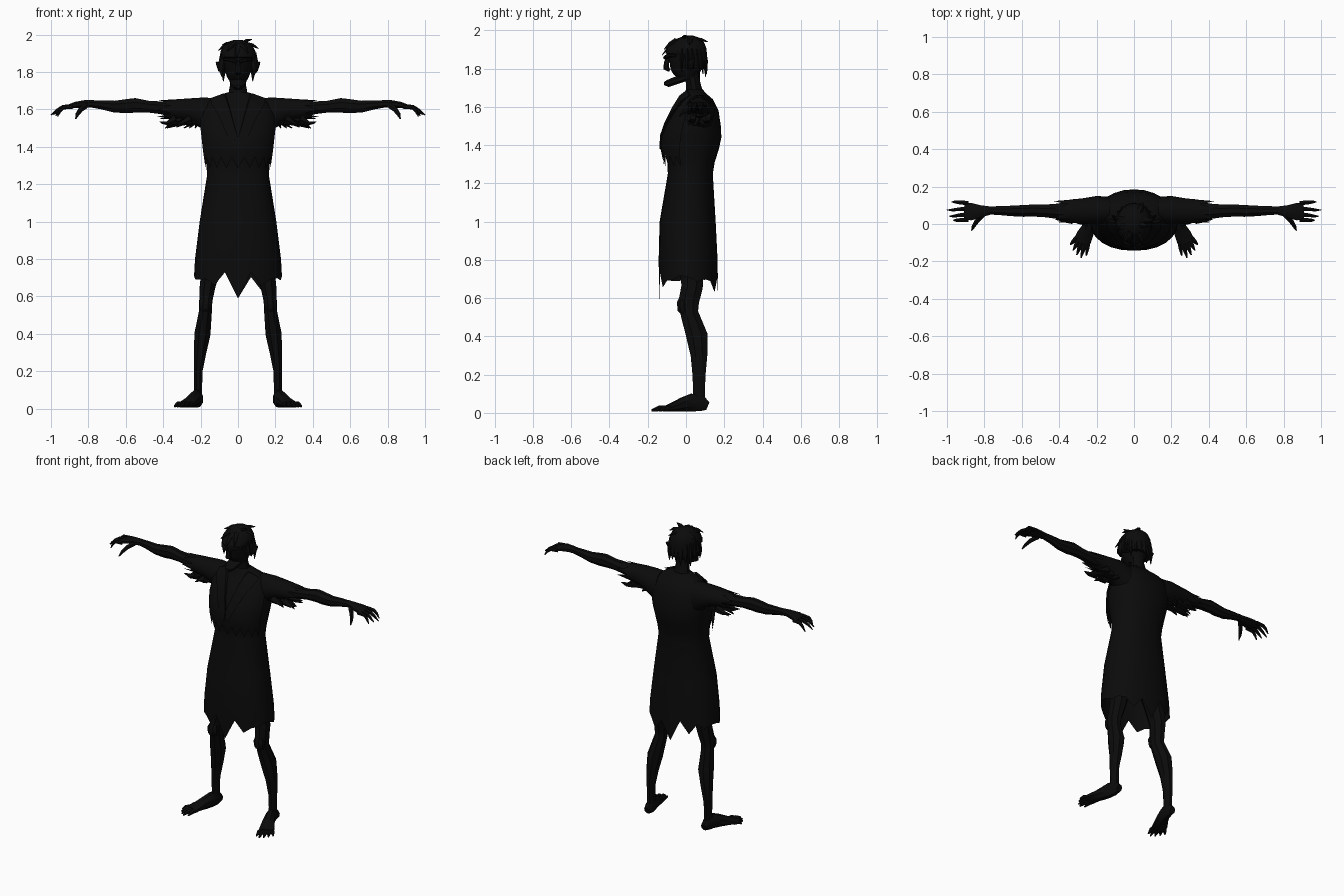
import bpy, bmesh, math, random
from mathutils import Vector

random.seed(4)
BLACK = bpy.data.materials.new("near_black")
BLACK.diffuse_color = (0.0033, 0.0033, 0.0033, 1)


def skin_rings(bm, rings, cap=(True, True), closed=True):
    """Join successive rings of points with quads."""
    vs = [[bm.verts.new(p) for p in r] for r in rings]
    n = len(vs[0])
    for a, b in zip(vs, vs[1:]):
        for i in range(n if closed else n - 1):
            j = (i + 1) % n
            bm.faces.new((a[i], a[j], b[j], b[i]))
    if cap[0]:
        bm.faces.new(vs[0][::-1])
    if cap[1]:
        bm.faces.new(vs[-1])


def tube(bm, pts, n=8):
    """Limb through points (x, y, z, half width, half height)."""
    c = [Vector(p[:3]) for p in pts]
    span = (c[-1] - c[0]).normalized()
    ref = Vector((0, 1, 0)) if abs(span.z) > 0.8 else Vector((0, 0, 1))
    rings = []
    for k, p in enumerate(pts):
        d = (c[min(k + 1, len(c) - 1)] - c[max(k - 1, 0)]).normalized()
        u = ref.cross(d).normalized()
        v = d.cross(u)
        rings.append([c[k] + u * p[3] * math.cos(t) + v * p[4] * math.sin(t)
                      for t in [math.tau * (i + 0.5) / n for i in range(n)]])
    skin_rings(bm, rings)


def finish(bm, name, mirror=False, angle=35):
    bmesh.ops.recalc_face_normals(bm, faces=bm.faces)
    me = bpy.data.meshes.new(name)
    bm.to_mesh(me)
    bm.free()
    me.materials.append(BLACK)
    ob = bpy.data.objects.new(name, me)
    bpy.context.collection.objects.link(ob)
    bpy.ops.object.select_all(action='DESELECT')
    ob.select_set(True)
    bpy.context.view_layer.objects.active = ob
    bpy.ops.object.shade_smooth_by_angle(angle=math.radians(angle))
    if mirror:
        m = ob.modifiers.new("mirror", 'MIRROR')
        m.use_mirror_merge = False
    return ob


def limbs(name, paths, n=8, mirror=True):
    bm = bmesh.new()
    for p in paths:
        tube(bm, p, n)
    return finish(bm, name, mirror)


# Tunic profile: height, half width, front y, back y
BODY = [(0.70, .235, -.140, .168), (0.80, .230, -.143, .165), (1.00, .205, -.138, .155),
        (1.25, .165, -.095, .140), (1.31, .170, -.098, .150), (1.38, .180, -.115, .172),
        (1.44, .190, -.115, .185), (1.50, .200, -.098, .182), (1.58, .198, -.060, .170),
        (1.64, .165, -.028, .140), (1.67, .115, -.010, .105), (1.69, .060, .000, .088)]


def body_point(z, a, grow=0.0):
    z = min(max(z, BODY[0][0]), BODY[-1][0])
    for p, q in zip(BODY, BODY[1:]):
        if z <= q[0]:
            t = (z - p[0]) / (q[0] - p[0])
            w, f, b = [p[i] + (q[i] - p[i]) * t for i in (1, 2, 3)]
            break
    cs, sn = math.cos(a), math.sin(a)
    # Slightly boxy ellipse
    x = math.copysign(abs(cs) ** 0.9, cs) * (w + grow)
    y = (f + b) / 2 + math.copysign(abs(sn) ** 0.9, sn) * ((b - f) / 2 + grow)
    return Vector((x, y, z))


# Tunic with ragged hem
N = 24
ang = [math.tau * i / N for i in range(N)]
hem = []
for i, a in enumerate(ang):
    p = body_point(0.70, a)
    if i % 2 == 0:
        p.z = 0.70 - 0.11 * abs(math.sin(a)) ** 3 + (random.uniform(0, .035) if i not in (6, 18) else 0)
    else:
        p.z = 0.70 + random.uniform(-.02, .04)
    hem.append(p)
bm = bmesh.new()
skin_rings(bm, [hem] + [[body_point(r[0], a) for a in ang] for r in BODY[1:]], (False, True))
finish(bm, "tunic")

# Ragged chest layer
arc = [math.radians(200 + 140 * i / 16) for i in range(17)]
edge = [body_point(1.345 if i % 2 else 1.285, a, .016) for i, a in enumerate(arc)]
bm = bmesh.new()
skin_rings(bm, [edge] + [[body_point(z, a, g) for a in arc]
                         for z, g in ((1.38, .018), (1.44, .015), (1.5, .012), (1.58, .008), (1.64, .002))],
           (False, False), False)
finish(bm, "chest_layer")


# Collar lapels meeting in a V
def front(x, z, grow):
    w = body_point(z, 0).x
    return body_point(z, -math.acos(min(1, (x / w) ** (1 / 0.9))), grow)


bm = bmesh.new()
lapel = [(.01, 1.38, .00, 1.45), (.055, 1.47, .02, 1.52), (.09, 1.56, .04, 1.60),
         (.125, 1.63, .055, 1.66), (.125, 1.66, .06, 1.685)]
skin_rings(bm, [[front(xo, zo, .008), front(xo, zo, .024), front(xi, zi, .024), front(xi, zi, .008)]
                for xo, zo, xi, zi in lapel])
finish(bm, "collar_lapels", True)

# Sleeves: x, low z, high z, front y, back y
SLEEVE = [(.13, 1.44, 1.665, .000, .145), (.20, 1.50, 1.665, -.005, .150), (.27, 1.535, 1.66, .000, .138),
          (.34, 1.545, 1.655, .008, .130)]


def oval(x, lo, hi, f, b, n=14):
    return [Vector((x, (f + b) / 2 + (b - f) / 2 * math.cos(math.tau * i / n),
                    (lo + hi) / 2 + (hi - lo) / 2 * math.sin(math.tau * i / n))) for i in range(n)]


cuff = oval(.37, 1.55, 1.65, .01, .128)
for i, p in enumerate(cuff):
    p.x += .06 if i % 2 else -.015
bm = bmesh.new()
skin_rings(bm, [oval(*s) for s in SLEEVE] + [cuff], (True, False))
finish(bm, "sleeve", True)

# Tatters hanging under the sleeves
limbs("sleeve_tatters",
      [[(x, y, 1.545, .03, .03), (x + .05, y, 1.525, .02, .012), (x + l, y - .005, z, .002, .002)]
       for x, y, l, z in [(.20, .04, .09, 1.50), (.19, .10, .07, 1.50), (.25, .02, .08, 1.505),
                          (.26, .09, .12, 1.50), (.30, .05, .09, 1.50), (.31, .11, .10, 1.525),
                          (.33, .03, .09, 1.535), (.17, .06, .06, 1.50)]], 5)

# Arms, hands and fingers
limbs("arm", [[(.16, .07, 1.60, .055, .055), (.30, .068, 1.605, .052, .045), (.40, .068, 1.608, .045, .037),
               (.48, .070, 1.615, .036, .034), (.55, .072, 1.622, .034, .042), (.59, .070, 1.618, .034, .041),
               (.66, .070, 1.615, .030, .034), (.73, .072, 1.625, .025, .026), (.79, .072, 1.630, .023, .020)]])
limbs("hand", [[(.77, .072, 1.630, .024, .021), (.82, .068, 1.630, .035, .021),
                (.87, .066, 1.624, .050, .018), (.905, .068, 1.615, .050, .012)]])
fingers = [(.022, .020, .965, 1.562), (.052, .042, .988, 1.572), (.083, .075, 1.0, 1.570), (.112, .118, .975, 1.565)]
limbs("fingers", [[(.885, yb, 1.616, .014, .013), (.935, (yb + yt) / 2, 1.612, .011, .012),
                   (.5 * (.935 + xt), yt, 1.595, .009, .009), (xt, yt, zt, .002, .003)]
                  for yb, yt, xt, zt in fingers], 6)
limbs("thumb", [[(.81, .05, 1.622, .018, .016), (.84, .015, 1.60, .014, .015),
                 (.858, -.012, 1.575, .011, .011), (.868, -.035, 1.55, .003, .003)]], 6)

# Legs with bony knees
limbs("leg", [[(.09, .03, .95, .085, .09), (.14, .03, .76, .055, .068), (.162, .032, .66, .046, .060),
               (.172, .014, .58, .038, .058), (.174, .018, .52, .037, .050), (.190, .058, .40, .046, .060),
               (.203, .068, .30, .036, .047), (.213, .068, .20, .025, .037), (.213, .068, .11, .023, .033),
               (.214, .066, .04, .025, .038)]])
limbs("kneecap", [[(.168, -.012, .61, .022, .018), (.172, -.022, .575, .036, .028),
                   (.174, -.020, .54, .034, .026), (.175, -.002, .51, .022, .016)]])

# Feet and toes
limbs("foot", [[(.212, .114, .036, .020, .024), (.213, .080, .050, .029, .045), (.222, .030, .054, .032, .050),
                (.240, -.015, .043, .038, .040), (.263, -.060, .031, .047, .027), (.280, -.100, .022, .050, .017)]])
limbs("toes", [[(xb, yb, .022, .014, .015), ((xb + xt) / 2, (yb + yt) / 2, .024, .013, .014), (xt, yt, .012, .004, .006)]
               for xb, yb, xt, yt in [(.245, -.095, .255, -.168), (.262, -.100, .283, -.180),
                                      (.280, -.095, .306, -.165), (.296, -.088, .325, -.140),
                                      (.308, -.075, .340, -.110)]], 6)

# Neck
limbs("neck", [[(0, .055, 1.62, .07, .05), (0, .042, 1.69, .052, .042),
                (0, .036, 1.73, .045, .037), (0, .028, 1.79, .045, .045)]], 10, False)


def stack(name, rows, n=14):
    bm = bmesh.new()
    skin_rings(bm, [[(w * math.cos(math.tau * i / n), (f + b) / 2 + (b - f) / 2 * math.sin(math.tau * i / n), z)
                     for i in range(n)] for z, w, f, b in rows])
    finish(bm, name)


# Head and hair cap: height, half width, front y, back y
stack("head", [(1.745, .042, -.035, .055), (1.77, .056, -.068, .070), (1.80, .068, -.084, .085),
               (1.83, .076, -.086, .094), (1.86, .082, -.102, .098), (1.90, .084, -.092, .098),
               (1.94, .068, -.060, .085)])
stack("hair_cap", [(1.80, .076, -.01, .104), (1.85, .090, -.035, .110), (1.88, .096, -.110, .112),
                   (1.91, .094, -.098, .108), (1.94, .078, -.070, .095), (1.962, .050, -.035, .070),
                   (1.972, .020, .000, .040)])

# Jaw, nose, brows and pointed ears
limbs("jaw", [[(0, .00, 1.755, .048, .022), (0, -.06, 1.735, .042, .022),
               (0, -.095, 1.722, .030, .020), (0, -.115, 1.722, .014, .009)]], 8, False)
limbs("nose", [[(0, -.088, 1.865, .010, .012), (0, -.102, 1.83, .014, .014),
                (0, -.104, 1.802, .020, .015), (0, -.085, 1.79, .012, .008)]], 6, False)
limbs("brow", [[(.008, -.108, 1.855, .013, .009), (.04, -.098, 1.866, .014, .010), (.075, -.055, 1.868, .008, .007)]], 6)
limbs("ear", [[(.072, .012, 1.805, .022, .018), (.092, .025, 1.825, .016, .026), (.116, .045, 1.852, .003, .006)]], 6)

# Loose hair locks round the sides and back, then tufts on the crown
locks = []
for i in range(13):
    a = math.radians(-22 + 224 * i / 12)
    x, y = .092 * math.cos(a), .012 + .094 * math.sin(a)
    drop = random.uniform(1.745, 1.80)
    locks.append([(x * .85, y * .85, 1.90, .02, .014), (x, y, 1.84, .018, .009),
                  (x * 1.04, y, (1.84 + drop) / 2, .012, .007), (x * 1.03, y * 1.02, drop, .002, .002)])
for x0, y0, x1, y1, z1 in [(.02, .0, .075, -.01, 1.975), (.05, .02, .110, .02, 1.925), (-.03, .0, -.085, -.03, 1.945),
                           (-.05, .03, -.105, .04, 1.915), (.02, .05, .05, .115, 1.94), (-.02, -.04, -.06, -.10, 1.91),
                           (.02, -.05, .055, -.115, 1.90), (0, -.05, -.01, -.125, 1.87)]:
    locks.append([(x0, y0, 1.945, .022, .016), ((x0 + x1) / 2, (y0 + y1) / 2, (1.962 + z1) / 2, .016, .009),
                  (x1, y1, z1, .002, .002)])
limbs("hair_locks", locks, 5, False)
